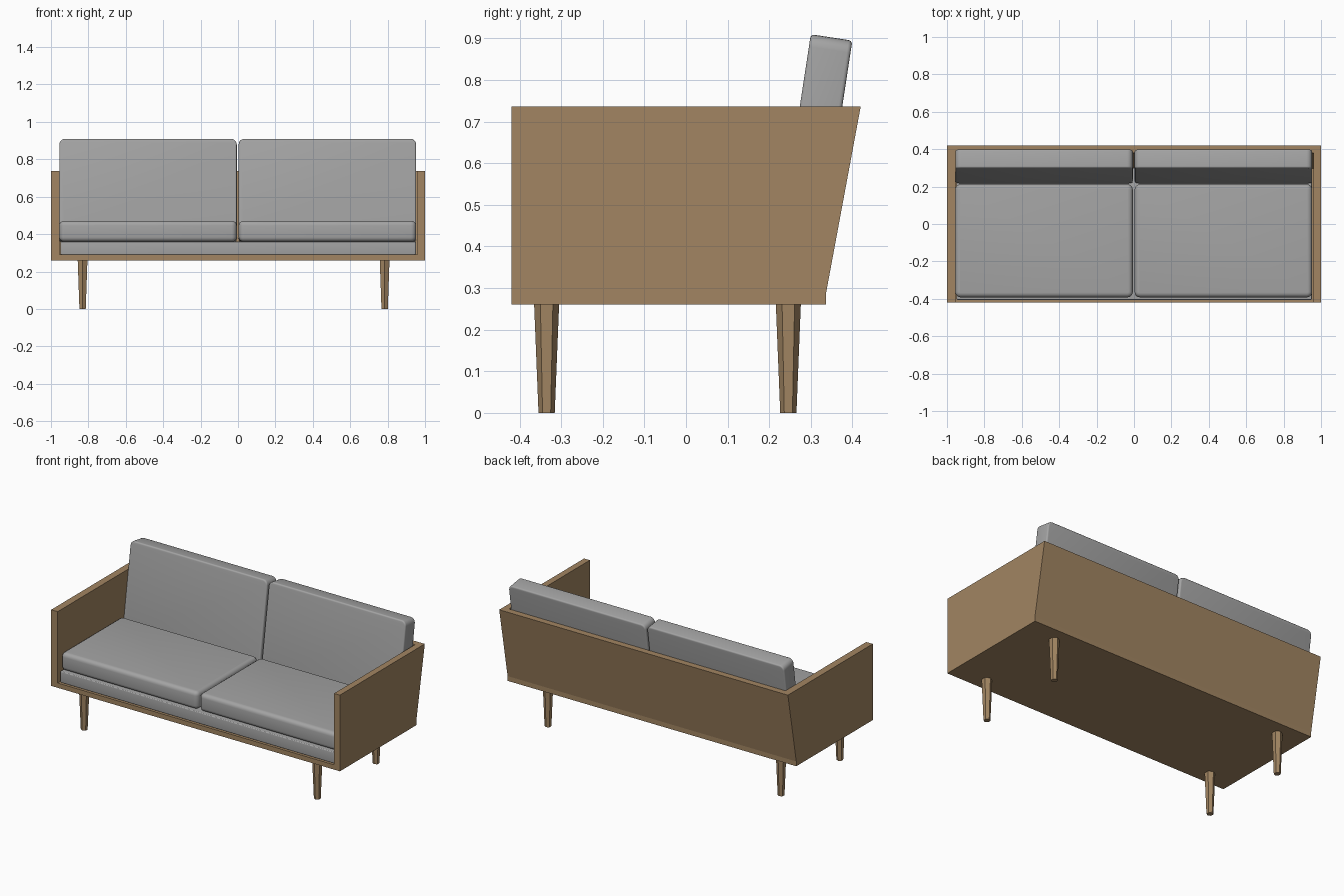
import bpy, bmesh, math
from mathutils import Matrix, Vector

if "Cube" in bpy.data.objects:
    bpy.data.objects.remove(bpy.data.objects["Cube"])


def material(name, rgb):
    m = bpy.data.materials.new(name)
    m.diffuse_color = (*rgb, 1)
    m.use_nodes = True
    m.node_tree.nodes["Principled BSDF"].inputs["Base Color"].default_value = m.diffuse_color
    return m


WOOD = material("oak wood", (0.36, 0.235, 0.122))
FABRIC = material("grey fabric", (0.37, 0.37, 0.37))


def finish(bm, name, mat, smooth=False):
    bmesh.ops.recalc_face_normals(bm, faces=bm.faces)
    me = bpy.data.meshes.new(name)
    bm.to_mesh(me)
    bm.free()
    me.materials.append(mat)
    ob = bpy.data.objects.new(name, me)
    bpy.context.collection.objects.link(ob)
    if smooth:
        bpy.ops.object.select_all(action='DESELECT')
        ob.select_set(True)
        bpy.context.view_layer.objects.active = ob
        bpy.ops.object.shade_smooth_by_angle(angle=math.radians(40))
    return ob


def extrude_x(name, profile, x0, x1, mat):
    """Extrude a (y, z) profile from x0 to x1."""
    bm = bmesh.new()
    face = bm.faces.new([bm.verts.new((x0, y, z)) for y, z in profile])
    new = bmesh.ops.extrude_face_region(bm, geom=[face])["geom"]
    bmesh.ops.translate(bm, vec=(x1 - x0, 0, 0),
                        verts=[v for v in new if isinstance(v, bmesh.types.BMVert)])
    return finish(bm, name, mat)


def cushion(name, centre, size, axis, corner, edge, tilt=0.0):
    """Box with big rounded corners along one axis and softly rounded rims."""
    bm = bmesh.new()
    bmesh.ops.create_cube(bm, size=1)
    bmesh.ops.scale(bm, vec=size, verts=bm.verts)
    along = [e for e in bm.edges
             if abs((e.verts[0].co - e.verts[1].co)[axis]) > 1e-4]
    bmesh.ops.bevel(bm, geom=along, offset=corner, segments=5,
                    profile=0.5, affect='EDGES')
    bm.normal_update()
    rims = [e for e in bm.edges
            if any(abs(f.normal[axis]) > 0.9 for f in e.link_faces)]
    bmesh.ops.bevel(bm, geom=rims, offset=edge, segments=4,
                    profile=0.5, affect='EDGES')
    bm.transform(Matrix.Translation(centre) @ Matrix.Rotation(tilt, 4, 'X'))
    return finish(bm, name, FABRIC, smooth=True)


# Wooden shell: two side panels, slanted back, floor board
XL, XR = -0.955, 0.96
side = [(-0.42, 0.26), (0.337, 0.26), (0.337, 0.29), (0.42, 0.737), (-0.42, 0.737)]
extrude_x("left_side_panel", side, -1, XL, WOOD)
extrude_x("right_side_panel", side, XR, 1, WOOD)
extrude_x("back_panel", [(0.297, 0.29), (0.337, 0.29), (0.42, 0.737), (0.38, 0.737)],
          XL, XR, WOOD)
extrude_x("floor_board", [(-0.42, 0.26), (0.337, 0.26), (0.337, 0.29), (-0.42, 0.29)],
          XL, XR, WOOD)

# Upholstered base under the seat cushions
cushion("seat_base", Vector((0.001, -0.053, 0.325)), (1.9, 0.706, 0.07), 2, 0.008, 0.005)

# Seat and back cushions, one pair per side
LEAN = math.radians(8.7)
T, H = 0.101, 0.555
top_front = Vector((0, 0.30, 0.91))
back_centre = (top_front + Vector((0, math.cos(LEAN), -math.sin(LEAN))) * T / 2
               - Vector((0, math.sin(LEAN), math.cos(LEAN))) * H / 2)
for label, x in (("left", -0.481), ("right", 0.478)):
    cushion(label + "_seat_cushion", Vector((x, -0.09, 0.415)),
            (0.949, 0.604, 0.11), 2, 0.028, 0.024)
    cushion(label + "_back_cushion", back_centre + Vector((x, 0, 0)),
            (0.949, T, H), 1, 0.03, 0.009, -LEAN)

# Tapered six-sided legs
for xl, x in (("left", -0.831), ("right", 0.784)):
    for yl, y in (("front", -0.335), ("back", 0.246)):
        bm = bmesh.new()
        bmesh.ops.create_cone(bm, cap_ends=True, segments=6, radius1=0.0195,
                              radius2=0.03, depth=0.26)
        # put a corner of the hexagon on the y axis
        far = max(bm.verts, key=lambda v: v.co.y)
        turn = math.pi / 2 - math.atan2(far.co.y, far.co.x)
        bm.transform(Matrix.Translation((x, y, 0.13)) @ Matrix.Rotation(turn, 4, 'Z'))
        finish(bm, f"{yl}_{xl}_leg", WOOD)
